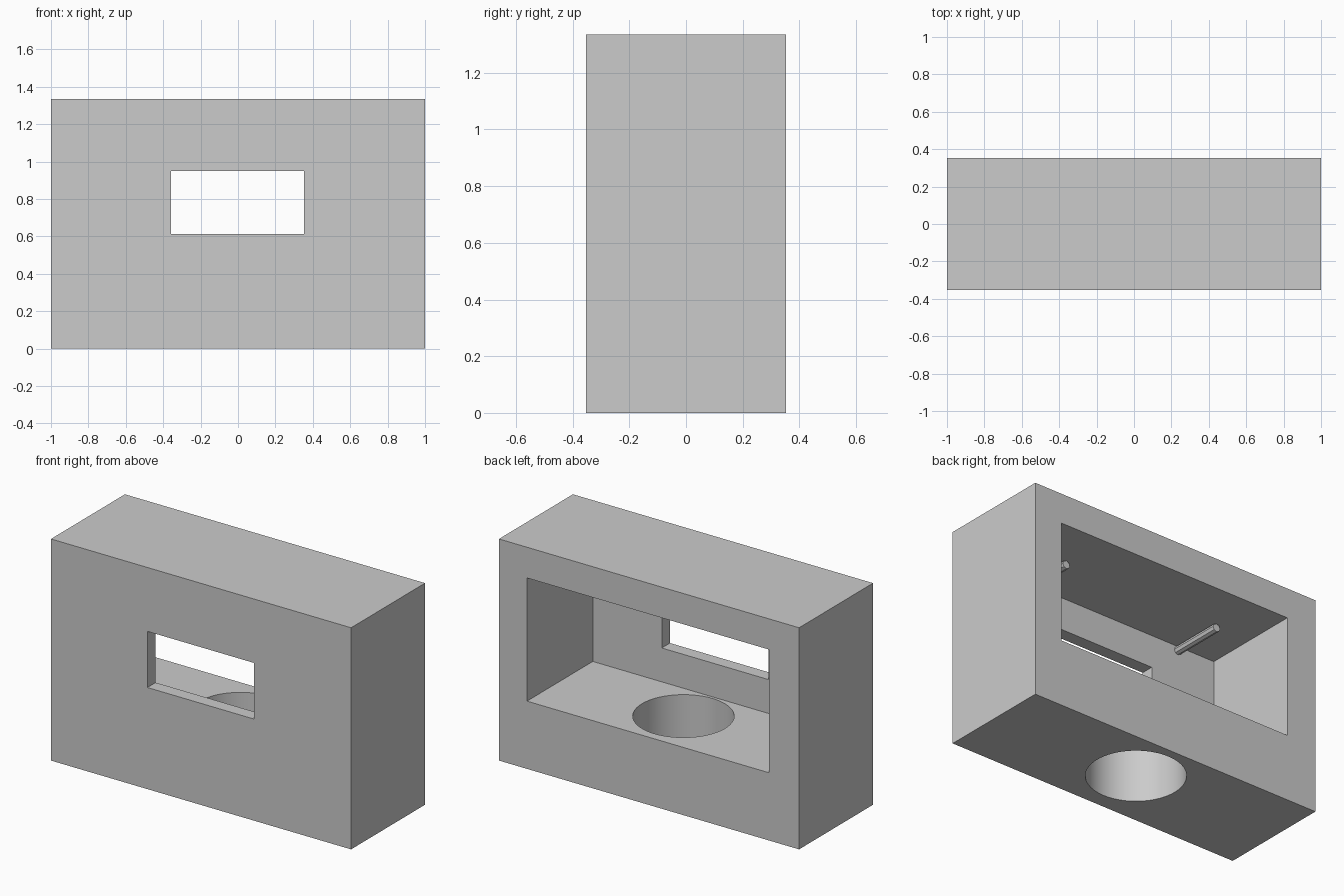
import bpy
import math

if "Cube" in bpy.data.objects:
    bpy.data.objects.remove(bpy.data.objects["Cube"])

grey = bpy.data.materials.new("light_grey")
grey.diffuse_color = (0.6, 0.6, 0.6, 1)
grey.use_nodes = True
grey.node_tree.nodes["Principled BSDF"].inputs["Base Color"].default_value = grey.diffuse_color


def box(name, x0, x1, y0, y1, z0, z1):
    bpy.ops.mesh.primitive_cube_add(
        size=1, location=((x0 + x1) / 2, (y0 + y1) / 2, (z0 + z1) / 2))
    ob = bpy.context.object
    ob.name = name
    ob.scale = (x1 - x0, y1 - y0, z1 - z0)
    bpy.ops.object.transform_apply(location=True, rotation=False, scale=True)
    ob.data.materials.append(grey)
    return ob


def cylinder(name, radius, depth, centre, sides, rotation=(0, 0, 0)):
    bpy.ops.mesh.primitive_cylinder_add(
        vertices=sides, radius=radius, depth=depth, location=centre, rotation=rotation)
    ob = bpy.context.object
    ob.name = name
    ob.data.materials.append(grey)
    return ob


def cut(target, cutter):
    mod = target.modifiers.new("cut", 'BOOLEAN')
    mod.operation = 'DIFFERENCE'
    mod.solver = 'EXACT'
    mod.object = cutter
    bpy.context.view_layer.objects.active = target
    bpy.ops.object.modifier_apply(modifier=mod.name)
    bpy.data.objects.remove(cutter)


# Solid block, hollowed from the back
FRONT_INNER = -0.274
housing = box("housing", -1, 1, -0.352, 0.352, 0, 1.335)
cut(housing, box("cavity_cutter", -0.80, 0.813, FRONT_INNER, 0.5, 0.408, 1.15))

# Window through the front wall
cut(housing, box("window_cutter", -0.357, 0.353, -0.5, -0.2, 0.612, 0.95))

# Round hole through the thick floor
cut(housing, cylinder("floor_hole_cutter", 0.277, 0.9, (0.003, 0.02, 0.2), 64))

bpy.ops.object.select_all(action='DESELECT')
housing.select_set(True)
bpy.context.view_layer.objects.active = housing
bpy.ops.object.shade_smooth_by_angle(angle=math.radians(30))

# Two thin pegs on the inner front wall, just under the ceiling
PEG = 0.33
for side, x in (("left", -0.543), ("right", 0.53)):
    cylinder(side + "_peg", 0.025, PEG, (x, FRONT_INNER + PEG / 2, 1.123), 8,
             (math.radians(90), 0, 0))
